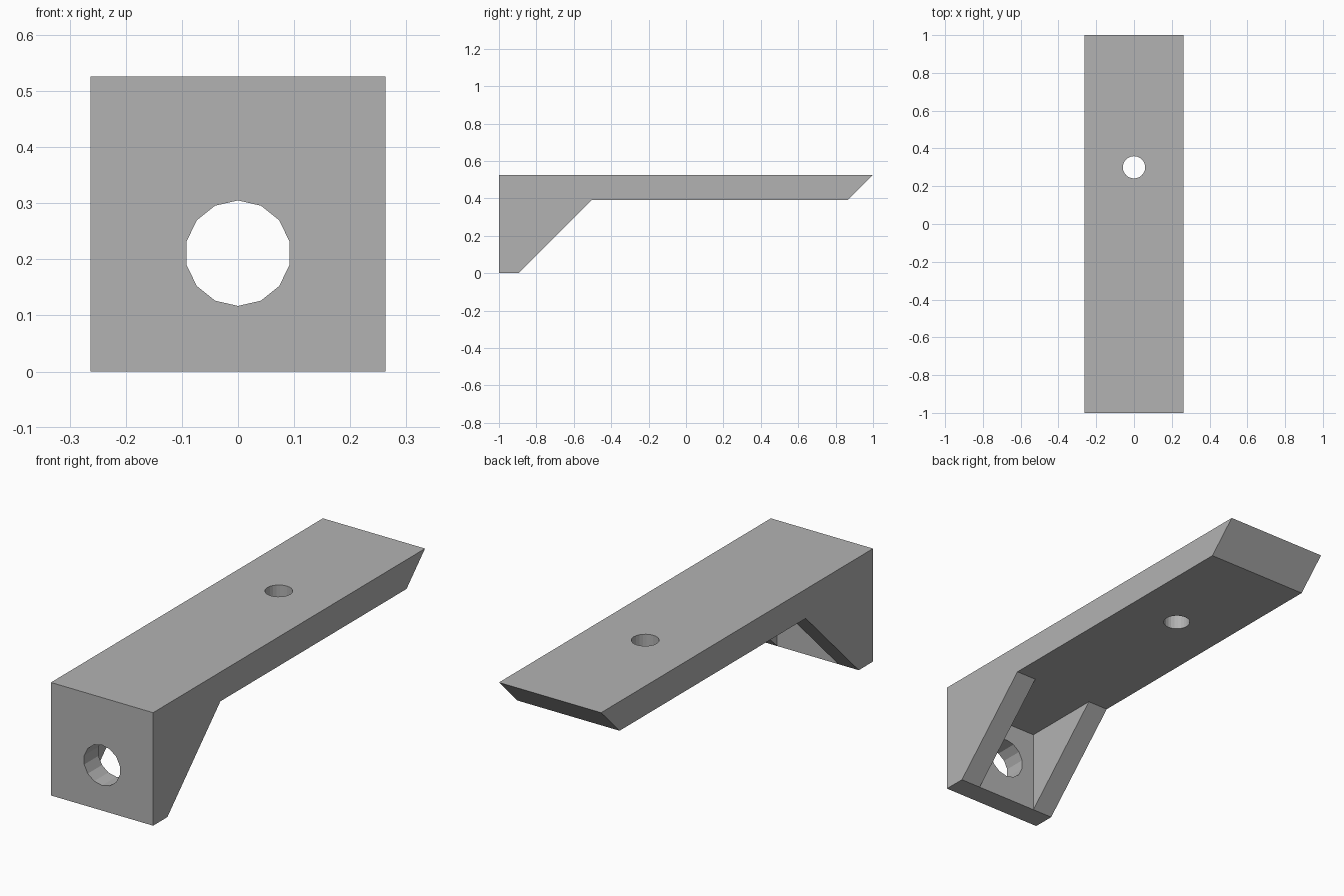
import bpy
import bmesh
import math

cube = bpy.data.objects.get("Cube")
if cube:
    bpy.data.objects.remove(cube, do_unlink=True)

WIDTH, HEIGHT = 0.526, 0.526
WALL = 0.105           # front wall and gusset thickness
UNDER = 0.39           # underside of the shelf
FRONT, BACK = -1.0, 1.0
INNER = FRONT + WALL   # rear face of the front wall
ELBOW = INNER + UNDER  # top of the 45 degree gusset slope

grey = bpy.data.materials.new("plain grey")
grey.use_nodes = True
grey.diffuse_color = (0.45, 0.45, 0.45, 1)
grey.node_tree.nodes["Principled BSDF"].inputs["Base Color"].default_value = grey.diffuse_color


def prism(name, profile, width):
    """Extrude a (y, z) profile along x, centred on x = 0."""
    bm = bmesh.new()
    face = bm.faces.new([bm.verts.new((-width / 2, y, z)) for y, z in profile])
    grown = bmesh.ops.extrude_face_region(bm, geom=[face])["geom"]
    verts = [v for v in grown if isinstance(v, bmesh.types.BMVert)]
    bmesh.ops.translate(bm, verts=verts, vec=(width, 0, 0))
    bmesh.ops.recalc_face_normals(bm, faces=bm.faces)
    mesh = bpy.data.meshes.new(name)
    bm.to_mesh(mesh)
    bm.free()
    mesh.materials.append(grey)
    obj = bpy.data.objects.new(name, mesh)
    bpy.context.collection.objects.link(obj)
    return obj


def drill(name, radius, sides, location, rotation=(0, 0, 0)):
    bpy.ops.mesh.primitive_cylinder_add(vertices=sides, radius=radius, depth=0.4,
                                        location=location, rotation=rotation)
    obj = bpy.context.object
    obj.name = name
    obj.data.materials.append(grey)
    return obj


def cut(body, cutter):
    cutter.hide_render = True
    mod = body.modifiers.new(cutter.name, "BOOLEAN")
    mod.operation = "DIFFERENCE"
    mod.solver = "EXACT"
    mod.object = cutter
    bpy.context.view_layer.objects.active = body
    bpy.ops.object.modifier_apply(modifier=mod.name)
    bpy.data.objects.remove(cutter, do_unlink=True)


# Shelf with front wall, sloped gussets and bevelled rear end
bracket = prism("shelf_bracket", [
    (FRONT, 0), (INNER, 0), (ELBOW, UNDER),
    (BACK - (HEIGHT - UNDER), UNDER), (BACK, HEIGHT), (FRONT, HEIGHT)], WIDTH)

# Pocket between the two gussets
cut(bracket, prism("pocket_cutter", [
    (INNER, -0.1), (ELBOW, -0.1), (ELBOW, UNDER), (INNER, UNDER)], WIDTH - 2 * WALL))

# Hole through the front wall, then hole through the shelf
cut(bracket, drill("wall_hole_cutter", 0.094, 14, (0, FRONT, 0.211), (math.pi / 2, 0, 0)))
cut(bracket, drill("shelf_hole_cutter", 0.059, 24, (0, 0.3, HEIGHT - 0.07)))
